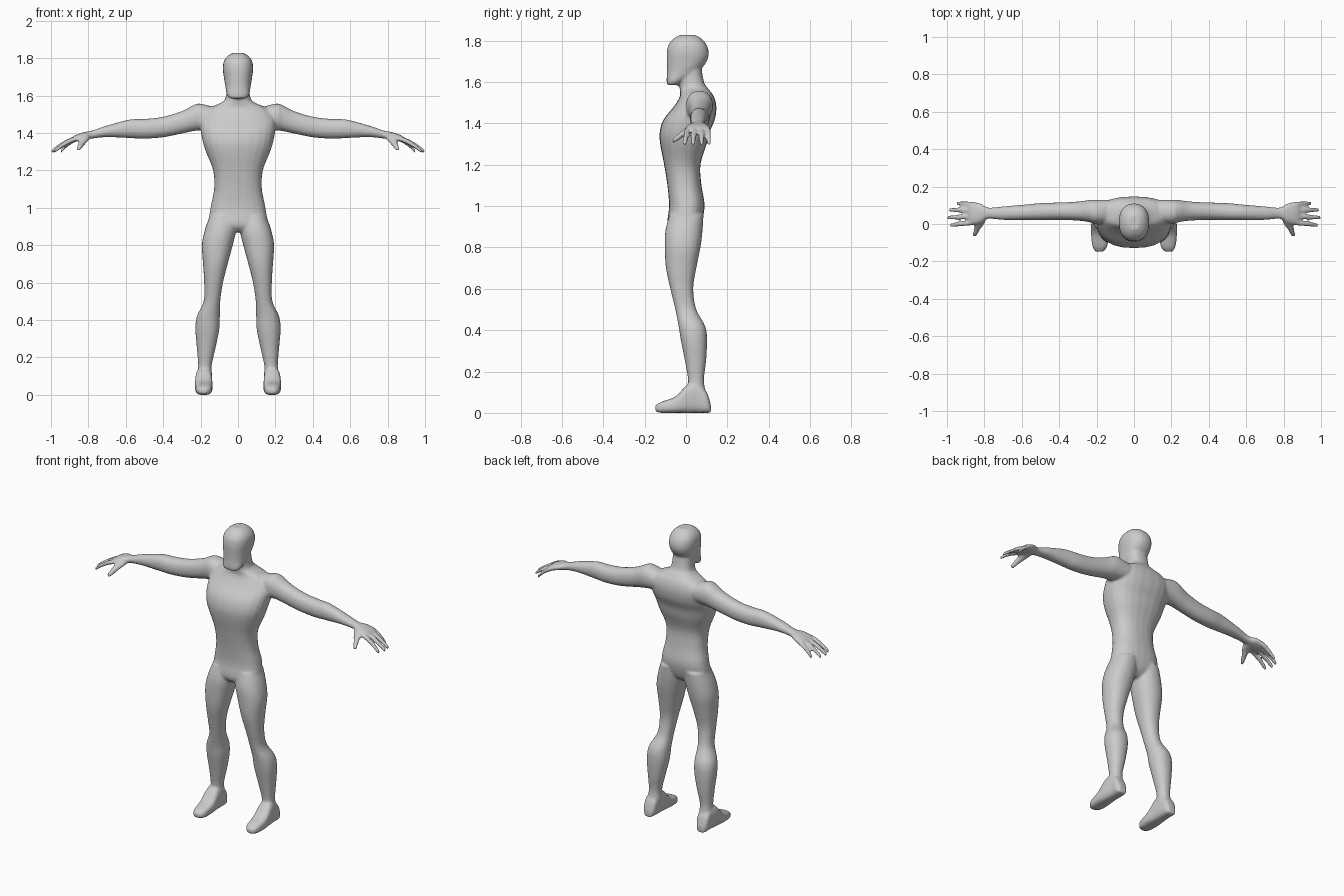
import bpy
import bmesh
from math import cos, sin, pi, copysign
from mathutils import Vector

cube = bpy.data.objects.get("Cube")
if cube:
    bpy.data.objects.remove(cube, do_unlink=True)

SIDES = 24
STEPS = 4
AXES = {"x": (0, 1, 2), "y": (1, 0, 2), "z": (2, 0, 1)}

skin = bpy.data.materials.new("plain_grey")
skin.use_nodes = True
skin.diffuse_color = (0.6, 0.6, 0.6, 1)
skin.node_tree.nodes["Principled BSDF"].inputs["Base Color"].default_value = skin.diffuse_color


def resample(stations):
    """Catmull-Rom interpolation between cross-section stations."""
    pts = [Vector(s) for s in stations]
    pts = [pts[0]] + pts + [pts[-1]]
    result = []
    for a, b, c, d in zip(pts, pts[1:], pts[2:], pts[3:]):
        for i in range(STEPS):
            t = i / STEPS
            result.append(b + (c - a) * (t / 2) + (a * 2 - b * 5 + c * 4 - d) * (t * t / 2)
                          + (b * 3 - a - c * 3 + d) * (t ** 3 / 2))
    return result + [pts[-1]]


def loft(bm, axis, stations, mirror=False, power=2.2):
    """Skin rounded sections given as (position, low u, high u, low v, high v)."""
    order = AXES[axis]
    for side in ((1, -1) if mirror else (1,)):
        rings = []
        for at, u_low, u_high, v_low, v_high in resample(stations):
            ring = []
            for k in range(SIDES):
                angle = 2 * pi * k / SIDES
                cu, cv = (copysign(abs(f) ** (2 / power), f) for f in (cos(angle), sin(angle)))
                co = [0, 0, 0]
                co[order[0]] = at
                co[order[1]] = (u_low + u_high) / 2 + cu * (u_high - u_low) / 2
                co[order[2]] = (v_low + v_high) / 2 + cv * (v_high - v_low) / 2
                co[0] *= side
                ring.append(bm.verts.new(co))
            rings.append(ring)
        for low, high in zip(rings, rings[1:]):
            for k in range(SIDES):
                n = (k + 1) % SIDES
                bm.faces.new((low[k], low[n], high[n], high[k]))
        bm.faces.new(rings[0])
        bm.faces.new(rings[-1])


def centred(sections):
    """Turn (z, half width, front, back) into full section bounds."""
    return [(z, -w, w, front, back) for z, w, front, back in sections]


bm = bmesh.new()

# Torso and neck
loft(bm, "z", centred([
    (.87, .07, -.06, .03), (.91, .15, -.09, .07), (1, .147, -.082, .09),
    (1.1, .128, -.09, .075), (1.2, .133, -.106, .07), (1.3, .172, -.125, .1),
    (1.36, .19, -.127, .115), (1.42, .2, -.108, .14), (1.48, .2, -.06, .147),
    (1.53, .16, -.03, .135), (1.565, .085, -.03, .11), (1.6, .064, -.032, .087),
    (1.7, .06, -.03, .07)]), power=2.4)

# Head with a flat face and a square jaw
loft(bm, "z", centred([
    (1.585, .045, -.09, -.04), (1.605, .06, -.094, -.01), (1.65, .068, -.092, .06),
    (1.7, .076, -.093, .1), (1.74, .081, -.093, .11), (1.78, .077, -.085, .1),
    (1.81, .058, -.06, .075), (1.828, .03, -.03, .045)]), power=2.3)

# Legs
loft(bm, "z", [
    (.1, .138, .217, .01, .095), (.16, .14, .213, .01, .087), (.25, .12, .22, -.005, .097),
    (.35, .1, .228, -.025, .102), (.42, .097, .22, -.036, .093), (.5, .095, .184, -.052, .05),
    (.6, .08, .181, -.076, .035), (.7, .055, .187, -.097, .05), (.8, .028, .193, -.103, .07),
    (.88, .01, .178, -.1, .08), (.96, .01, .15, -.08, .085)], True)

# Feet
loft(bm, "y", [
    (-.148, .165, .205, .008, .035), (-.12, .143, .222, 0, .053), (-.05, .136, .23, 0, .08),
    (.01, .138, .228, 0, .14), (.06, .14, .222, 0, .14), (.1, .145, .22, 0, .1),
    (.12, .16, .205, 0, .04)], True, 3)

# Arms
loft(bm, "x", [
    (.1, .01, .13, 1.43, 1.53), (.2, 0, .13, 1.415, 1.557), (.24, .01, .128, 1.41, 1.548),
    (.3, .018, .12, 1.397, 1.517), (.4, .022, .115, 1.377, 1.487), (.5, .02, .112, 1.37, 1.475),
    (.58, .02, .104, 1.373, 1.472), (.7, .022, .094, 1.378, 1.44), (.78, .028, .088, 1.37, 1.413),
    (.82, .006, .11, 1.363, 1.405), (.86, -.004, .118, 1.355, 1.393),
    (.885, .0, .116, 1.352, 1.38)], True)

# Fingers drooping towards their tips: base y, tip y, tip x
for base, tip, reach in ((.104, .11, .95), (.074, .075, .99), (.043, .034, 1), (.01, -.007, .985)):
    start, r = .85, .014
    sections = []
    for t, size in ((0, 1), (.35, 1), (.7, .9), (.95, .75), (1, .4)):
        y = base + (tip - base) * t
        z = 1.374 - .03 * t - .045 * t * t
        sections.append((start + (reach - start) * t, y - r * size, y + r * size,
                         z - r * size, z + r * size))
    loft(bm, "x", sections, True)

# Thumbs
loft(bm, "y", [
    (-.066, .845, .859, 1.307, 1.32), (-.058, .838, .864, 1.306, 1.33),
    (-.03, .823, .856, 1.323, 1.355), (.01, .795, .85, 1.35, 1.388),
    (.04, .79, .84, 1.36, 1.395)], True)

bmesh.ops.recalc_face_normals(bm, faces=bm.faces)
mesh = bpy.data.meshes.new("body")
bm.to_mesh(mesh)
bm.free()
mesh.materials.append(skin)
body = bpy.data.objects.new("body", mesh)
bpy.context.collection.objects.link(body)

# Fuse the parts into one skin and soften the joins
fuse = body.modifiers.new("fuse", "REMESH")
fuse.mode = "VOXEL"
fuse.voxel_size = 0.007
fuse.use_smooth_shade = True
soften = body.modifiers.new("soften", "SMOOTH")
soften.factor = 0.5
soften.iterations = 5
